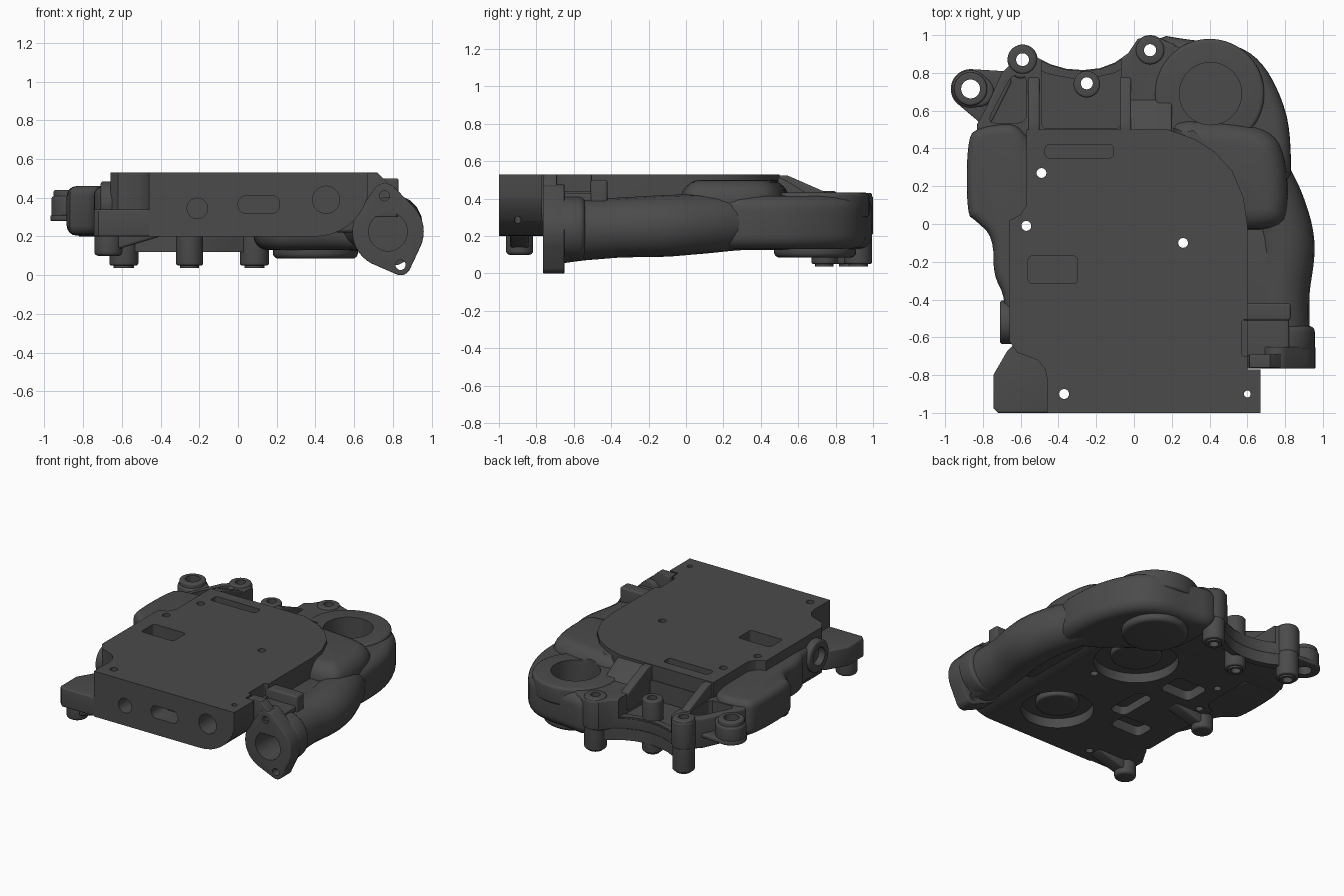
import bpy, bmesh, math
from mathutils import Vector

if "Cube" in bpy.data.objects:
    bpy.data.objects.remove(bpy.data.objects["Cube"])

AX = {'z': lambda u, v, w: (u, v, w), 'y': lambda u, v, w: (u, w, v), 'x': lambda u, v, w: (w, u, v)}
grey = bpy.data.materials.new('dark_grey')
grey.diffuse_color = (.07, .07, .07, 1)
grey.use_nodes = True
grey.node_tree.nodes["Principled BSDF"].inputs["Base Color"].default_value = grey.diffuse_color


def rounded(pts, n=2, t=0.25):
    """Corner-cutting to soften an outline."""
    for _ in range(n):
        out = []
        for i, p in enumerate(pts):
            a, b = Vector(p), Vector(pts[(i + 1) % len(pts)])
            out += [a.lerp(b, t), a.lerp(b, 1 - t)]
        pts = out
    return [tuple(p) for p in pts]


def circle(x, y, r, n=40):
    return [(x + r * math.cos(2 * math.pi * i / n), y + r * math.sin(2 * math.pi * i / n)) for i in range(n)]


def slot(x0, x1, y0, y1, r):
    c = [(x1 - r, y1 - r), (x0 + r, y1 - r), (x0 + r, y0 + r), (x1 - r, y0 + r)]
    return [(cx + r * math.cos(a), cy + r * math.sin(a)) for k, (cx, cy) in enumerate(c)
            for a in [math.pi / 2 * (k + j / 5) for j in range(6)]]


def hull(*circles):
    """Outline wrapped around several circles."""
    pts = sorted(set(p for c in circles for p in circle(*c)))

    def half(seq):
        h = []
        for p in seq:
            while len(h) > 1 and (h[-1][0] - h[-2][0]) * (p[1] - h[-2][1]) - (h[-1][1] - h[-2][1]) * (p[0] - h[-2][0]) <= 1e-7:
                h.pop()
            h.append(p)
        return h[:-1]
    return half(pts) + half(pts[::-1])


def apply(ob, mod):
    bpy.ops.object.select_all(action='DESELECT')
    bpy.context.view_layer.objects.active = ob
    ob.select_set(True)
    bpy.ops.object.modifier_apply(modifier=mod.name)


def prism(name, pts, w0, w1, axis='z', bevel=0.0, seg=4):
    bm = bmesh.new()
    lo = [bm.verts.new(AX[axis](u, v, w0)) for u, v in pts]
    hi = [bm.verts.new(AX[axis](u, v, w1)) for u, v in pts]
    n = len(pts)
    bm.faces.new(lo[::-1])
    bm.faces.new(hi)
    for i in range(n):
        j = (i + 1) % n
        bm.faces.new((lo[i], lo[j], hi[j], hi[i]))
    bmesh.ops.recalc_face_normals(bm, faces=bm.faces)
    me = bpy.data.meshes.new(name)
    bm.to_mesh(me)
    bm.free()
    me.materials.append(grey)
    ob = bpy.data.objects.new(name, me)
    bpy.context.collection.objects.link(ob)
    if bevel:
        m = ob.modifiers.new('bevel', 'BEVEL')
        m.width, m.segments, m.limit_method, m.angle_limit = bevel, seg, 'ANGLE', math.radians(50)
        m.use_clamp_overlap = False
        apply(ob, m)
    return ob


def cut(objs, *cutters, op='DIFFERENCE'):
    for c in cutters:
        for ob in objs:
            m = ob.modifiers.new('cut', 'BOOLEAN')
            m.operation, m.solver, m.object = op, 'EXACT', c
            apply(ob, m)
        bpy.data.objects.remove(c, do_unlink=True)


def drill(objs, x, y, r, w0=-.2, w1=.9, axis='z'):
    cut(objs, prism('drill', circle(x, y, r), w0, w1, axis))


# Main flat-topped housing, rounded along its lower right edge
top_outline = [(-.57, .5), (-.57, .1), (-.6, .05), (-.66, .02), (-.66, -.62), (-.62, -.68), (-.51, -.72), (-.47, -.77),
               (-.46, -.82), (-.46, -1), (.67, -1), (.67, -.77), (.6, -.77), (.6, 0), (.58, .14), (.52, .28),
               (.43, .38), (.32, .45), (.18, .5)]
main = prism('main_housing', top_outline, .2, .53)
arc = [(.4 + .28 * math.cos(a), .48 - .28 * math.sin(a)) for a in [math.pi / 2 * i / 10 for i in range(11)]]
cut([main], prism('profile', [(-1, .2), (-1, .6), (.68, .6)] + arc, -1.1, 1, 'y'), op='INTERSECT')

# Left flank and front-left ledge
flank = prism('left_flank', rounded([(-.5, .54), (-.84, .52), (-.885, .42), (-.885, .05), (-.84, .02), (-.745, -.07),
                                     (-.745, -.27), (-.68, -.39), (-.68, -.65), (-.5, -.65)]), .205, .46, bevel=.05)
shoulder = prism('left_shoulder', rounded([(-.48, .53), (-.76, .5), (-.83, .4), (-.82, .12), (-.7, -.03), (-.48, -.03)]),
                 .35, .495, bevel=.09, seg=5)
prism('front_left_ledge', [(-.72, -1), (-.745, -.975), (-.745, -.8), (-.67, -.67), (-.62, -.62), (-.45, -.62), (-.45, -1)],
      .2, .34, bevel=.012)

# Front ports and top pockets
drill([main], -.21, .345, .053, -1.1, -.85, 'y')
drill([main], .455, .39, .07, -1.1, -.8, 'y')
cut([main], prism('c', slot(0, .215, .32, .41, .04), -1.1, -.85, 'y'),
    prism('c', slot(-.47, -.11, .35, .42, .02), .43, .6),
    prism('c', slot(.57, .8, -.7, -.505, .02), .44, .6))
cut([main, flank], prism('c', slot(-.56, -.3, -.315, -.17, .02), .4, .6))
for x, y, r in [(-.49, .27, .026), (-.57, -.01, .026), (.26, -.1, .026), (-.37, -.9, .026), (.6, -.9, .018)]:
    drill([main, flank, shoulder] if x < -.4 else [main], x, y, r)

# Underside relief: two ringed dishes, small pockets, feet with gussets
for x, y, r in [(.14, -.62, .24), (.15, .2, .28)]:
    drill([main], x, y, r, .1, .27)
    prism('underside_hub', circle(x, y, r * .6), .23, .3, bevel=.015)
cut([main], prism('c', slot(-.5, -.25, -.55, -.4, .04), .1, .27),
    prism('c', slot(-.45, -.2, .02, .22, .04), .1, .27),
    prism('c', slot(-.25, -.12, -.4, -.1, .04), .1, .26))
for y in (-.89, -.1):
    prism('foot', circle(-.67, y, .072), .1, .25, bevel=.02)
    prism('foot_gusset', [(-.67, .12), (-.4, .2), (-.4, .24), (-.67, .24)], y - .05, y + .05, 'y', .015)

# Side port on the left
port = prism('left_port', circle(-.52, .37, .115), -.71, -.6, 'x', .015)
drill([port, flank], -.52, .37, .065, -.8, -.63, 'x')

# Rear bed with scalloped back edge, pockets, ears and posts
bed = prism('rear_bed', [(-.83, .45), (-.83, .53), (-.78, .62), (-.7, .8), (-.6, .9), (-.51, .88), (-.44, .845), (-.36, .822),
                         (-.27, .815), (-.18, .825), (-.1, .855), (-.03, .905), (.02, .98), (.09, .99), (.22, .95),
                         (.3, .45)], .2, .42, bevel=.015)
cut([bed], prism('c', rounded([(-.78, .535), (-.57, .535), (-.57, .785), (-.65, .785)], 2, .12), .3, .6),
    prism('c', slot(-.49, -.07, .505, 1.1, .03), .28, .6))
wall = prism('rear_wall', [(-.62, .88), (-.51, .875), (-.44, .84), (-.36, .817), (-.27, .81), (-.18, .82), (-.1, .85),
                           (-.03, .9), (.06, .96), (.1, .9), (-.02, .85), (-.1, .8), (-.27, .76), (-.44, .79),
                           (-.55, .83)], .12, .29)
ears = [prism('left_ear', hull((-.865, .715, .105), (-.7, .76, .05), (-.79, .58, .05)), .28, .31, bevel=.008),
        prism('left_ear_rim', hull((-.865, .715, .1), (-.82, .7, .08)), .28, .41, bevel=.02),
        prism('left_ear_boss', circle(-.865, .715, .088), .29, .44, bevel=.012),
        prism('mid_ear', hull((-.59, .87, .08), (-.6, .82, .05)), .22, .42, bevel=.015),
        prism('right_ear', hull((.085, .915, .085), (.25, .82, .1)), .2, .42, bevel=.02)]
for x, y, r in [(-.59, .87, .075), (-.25, .74, .07), (.085, .92, .075)]:
    ears += [prism('rear_post', circle(x, y, r), .05, .43, bevel=.012),
             prism('post_pad', circle(x, y, r * .7), .037, .06)]

# Sloping ribs from housing to rear bed
for x in (-.53, -.045):
    prism('rear_rib', [(.48, .3), (.48, .525), (.54, .525), (.78, .42), (.78, .3)], x - .03, x + .03, 'x', .01)
vrib = prism('chamber_rib', [(.48, .3), (.48, .52), (.53, .5), (.66, .42), (.66, .3)], -.02, .2, 'x', .01)

# Round pump chamber with open bore
volute = prism('pump_chamber', rounded([(.08, .62), (.08, 1.01), (.32, .97), (.53, .955), (.67, .87), (.77, .7), (.83, .5),
                                        (.83, .15), (.6, .15), (.3, .4), (.15, .48)]), .13, .415, bevel=.075, seg=6)
collar = prism('chamber_collar', circle(.4, .69, .29, 64), .3, .432, bevel=.02)
prism('chamber_base', circle(.4, .69, .22, 48), .085, .2, bevel=.03)

# Sloped shoulder beside the housing
rsh = prism('right_shoulder', rounded([(.45, -.03), (.78, -.03), (.82, .1), (.8, .38), (.72, .5), (.5, .54), (.15, .56),
                                       (.3, .3)]), .25, .5, bevel=.11, seg=6)
prism('right_web', slot(.5, .82, -.45, .1, .03), .22, .39, bevel=.02)

# Coolant pipe sweeping along the right side
cu = bpy.data.curves.new('side_pipe', 'CURVE')
cu.dimensions, cu.bevel_depth, cu.bevel_resolution, cu.use_fill_caps, cu.resolution_u = '3D', 1, 8, True, 8
path = [(.775, -.74, .225, .18), (.765, -.55, .235, .165), (.77, -.36, .245, .16), (.79, -.1, .255, .165),
        (.75, .08, .265, .16), (.66, .3, .275, .15), (.6, .5, .275, .15), (.5, .68, .27, .13)]
sp = cu.splines.new('BEZIER')
sp.bezier_points.add(len(path) - 1)
for bp, (x, y, z, r) in zip(sp.bezier_points, path):
    bp.co, bp.radius = (x, y, z), r
    bp.handle_left_type = bp.handle_right_type = 'AUTO'
cu.materials.append(grey)
pipe = bpy.data.objects.new('side_pipe', cu)
bpy.context.collection.objects.link(pipe)
bpy.ops.object.select_all(action='DESELECT')
bpy.context.view_layer.objects.active = pipe
pipe.select_set(True)
bpy.ops.object.convert(target='MESH')
pipe = bpy.context.object

# Bore and bolt holes at the rear
drill([volute, collar, bed, ears[4], rsh, pipe], .405, .69, .165, .2)
for x, y, r in [(-.865, .715, .05), (-.59, .87, .034), (-.25, .745, .032), (.085, .92, .032)]:
    drill([bed, wall] + ears + ([volute] if x > 0 else []), x, y, r)

# Pipe flange with two bolt lugs
flange = prism('pipe_flange', hull((.775, .225, .185), (.76, .41, .065), (.84, .053, .053)), -.765, -.65, 'y', .006)
neck = prism('flange_neck', circle(.785, .24, .172), -.68, -.54, 'y', .03)
drill([flange, neck, pipe], .775, .225, .1, -.9, -.5, 'y')

# Bracket blocks above the pipe
prism('pipe_bracket', slot(.57, .83, -.51, -.42, .015), .3, .5, bevel=.012)
bracket = prism('flange_bracket', [(.61, .3), (.61, .53), (.72, .53), (.78, .47), (.82, .4), (.82, .3)], -.762, -.69, 'y', .006)
prism('bracket_floor', slot(.57, .82, -.7, -.45, .02), .3, .43, bevel=.01)
drill([flange, bracket], .757, .41, .026, -.9, -.7, 'y')
drill([flange], .84, .053, .026, -.9, -.6, 'y')

bpy.ops.object.select_all(action='SELECT')
bpy.ops.object.shade_smooth_by_angle(angle=math.radians(32))
